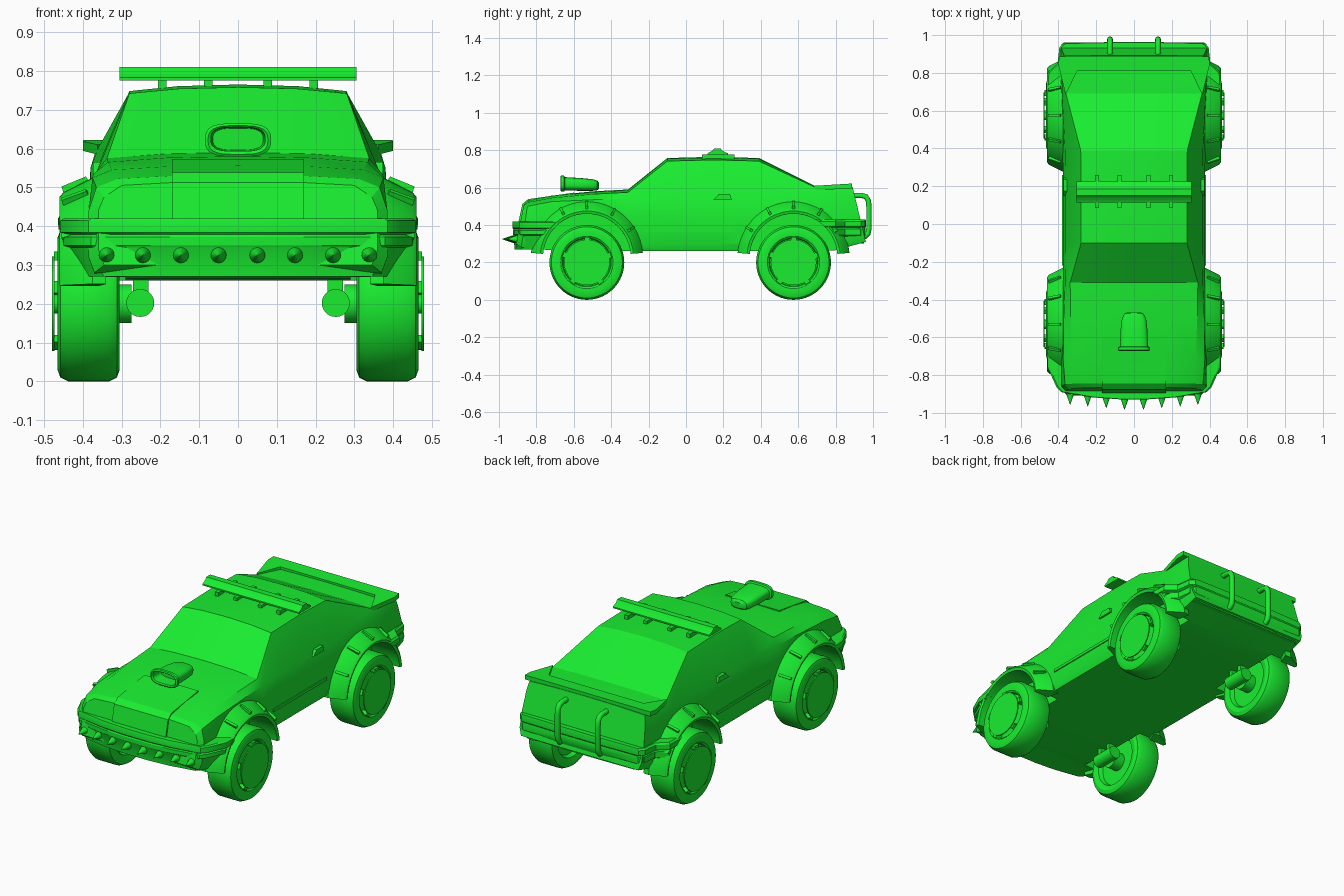
import bpy, bmesh
from math import sin, cos, pi, radians

if "Cube" in bpy.data.objects:
    bpy.data.objects.remove(bpy.data.objects["Cube"])

green = bpy.data.materials.new("green_paint")
green.diffuse_color = (0.01, 0.85, 0.03, 1)
green.use_nodes = True
green.node_tree.nodes["Principled BSDF"].inputs["Base Color"].default_value = green.diffuse_color


def finish(ob, angle=30):
    bpy.ops.object.select_all(action='DESELECT')
    ob.select_set(True)
    bpy.context.view_layer.objects.active = ob
    for m in list(ob.modifiers):
        bpy.ops.object.modifier_apply(modifier=m.name)
    bpy.ops.object.shade_smooth_by_angle(angle=radians(angle))
    return ob


def loft(name, rings, angle=30, closed=False, cutters=()):
    """Skin equal-length rings; cap the ends unless the loft is closed."""
    bm = bmesh.new()
    vs = [[bm.verts.new(p) for p in r] for r in rings]
    n = len(vs[0])
    for a, b in zip(vs, vs[1:] + ([vs[0]] if closed else [])):
        for i in range(n):
            bm.faces.new((a[i], a[(i + 1) % n], b[(i + 1) % n], b[i]))
    if not closed:
        bm.faces.new(vs[0])
        bm.faces.new(vs[-1])
    bmesh.ops.recalc_face_normals(bm, faces=bm.faces)
    me = bpy.data.meshes.new(name)
    bm.to_mesh(me)
    bm.free()
    me.materials.append(green)
    ob = bpy.data.objects.new(name, me)
    bpy.context.collection.objects.link(ob)
    for c in cutters:
        m = ob.modifiers.new("arch", 'BOOLEAN')
        m.operation, m.solver, m.object = 'DIFFERENCE', 'EXACT', c
    return finish(ob, angle)


def lathe_x(name, prof, cy, cz, n=40):
    return loft(name, [[(x, cy + r * cos(2 * pi * i / n), cz + r * sin(2 * pi * i / n))
                        for i in range(n)] for r, x in prof])


def box(name, x0, x1, y0, y1, z0, z1):
    return loft(name, [[(x0, y0, z), (x1, y0, z), (x1, y1, z), (x0, y1, z)] for z in (z0, z1)])


def side_prism(name, x0, x1, pts, angle=30):
    return loft(name, [[(x, y, z) for y, z in pts] for x in (x0, x1)], angle)


def mirrored(half):
    return half + [(-p[0],) + tuple(p[1:]) for p in reversed(half) if p[0] > 1e-6]


AXLES = {"front": -0.53, "rear": 0.575}
SIDES = {"right": 1, "left": -1}
ARCH_Z = 0.225

# Wheel arch cutters
cutters = []
for cy in AXLES.values():
    for s in SIDES.values():
        c = lathe_x("arch_cutter", [(0.235, s * 0.29), (0.235, s * 0.6)], cy, ARCH_Z, 48)
        c.hide_render = True
        cutters.append(c)


# Body shell: y, floor z, side x, shoulder, upper edge, centre z, end slope
def section(y, zb, xs, sh, t, zc, k):
    half = [(0, zb), (xs - .015, zb), (xs, zb + .04), (xs, .44), sh, t,
            (t[0] * .55, t[1] + .75 * (zc - t[1])), (0, zc)]
    full = half + [(-x, z) for x, z in reversed(half[1:-1])]
    return [(x, y + k * (z - .42), z) for x, z in full]


stations = [
    (-.885, .30, .36, (.345, .475), (.30, .505), .515, .2),
    (-.86, .28, .385, (.365, .50), (.31, .522), .532, .15),
    (-.72, .265, .385, (.375, .525), (.325, .545), .557, 0),
    (-.50, .26, .38, (.372, .535), (.335, .565), .58, 0),
    (-.31, .26, .375, (.365, .54), (.338, .575), .59, 0),
    (-.10, .26, .375, (.362, .545), (.28, .742), .758, 0),
    (.15, .26, .375, (.362, .545), (.28, .748), .765, 0),
    (.39, .26, .378, (.365, .545), (.282, .742), .758, 0),
    (.69, .26, .385, (.38, .55), (.36, .602), .608, 0),
    (.80, .265, .388, (.38, .55), (.365, .60), .607, 0),
    (.935, .31, .385, (.375, .55), (.365, .597), .604, -.24)]
loft("body_shell", [section(*s) for s in stations], cutters=cutters, angle=22)

# Raised centre panel of the bonnet
side_prism("bonnet_panel", -.17, .17, [(-.895, .42), (-.875, .512), (-.845, .538),
                                       (-.6, .573), (-.6, .5), (-.84, .42)])


# Bumpers: plan outlines stacked over height
def bumper(name, plan, y0, layers):
    rings = [[(x * s, y0 + (y - y0) * (.5 + .5 * s), z) for x, y in mirrored(plan)] for z, s in layers]
    loft(name, rings, cutters=cutters)


bumper("front_bumper", [(.46, -.69), (.457, -.76), (.41, -.865), (.385, -.89), (.22, -.918), (.08, -.928)],
       -.69, [(.27, .90), (.345, .96), (.35, .985), (.372, .985), (.378, .955),
              (.384, 1), (.414, 1), (.42, .98)])
bumper("rear_bumper", [(.465, .69), (.46, .80), (.405, .85), (.395, .935), (.37, .958), (.12, .963)],
       .69, [(.30, .92), (.34, .96), (.346, .985), (.38, .985), (.386, .97), (.392, 1), (.42, 1), (.43, .98)])
for c in cutters:
    bpy.data.objects.remove(c)

# Spikes on the front bumper
for x in (.05, .147, .245, .338):
    for s in SIDES.values():
        y0 = -.912 + .09 * x
        loft("bumper_spike", [[(s * x + r * cos(pi * i / 8), y0 + dy, .325 + r * sin(pi * i / 8))
                               for i in range(16)]
                              for r, dy in ((.019, .04), (.02, -.02), (.001, -.075))])


# Wheels, flares and suspension
def arc_pt(cy, s, a, r, x, t=0):
    return (s * x, cy + r * cos(a) - t * sin(a), ARCH_Z + r * sin(a) + t * cos(a))


TYRE = [(.13, .335), (.14, .312), (.17, .305), (.19, .312), (.2, .332), (.2, .438), (.19, .458),
        (.17, .465), (.14, .463), (.13, .455), (.126, .44)]
FLARE = [(.235, .36), (.235, .455), (.25, .46), (.262, .45), (.30, .375), (.295, .34)]
RIVET = [(.262, .45), (.277, .455), (.303, .392), (.285, .38)]
for end, cy in AXLES.items():
    for side, s in SIDES.items():
        tag = f"{end}_{side}"
        lathe_x(f"tyre_{tag}", [(r, s * x) for r, x in TYRE], cy, .2, 56)
        lathe_x(f"hub_cover_{tag}", [(.122, s * .473), (.122, s * .479)], cy, .2, 48)
        lathe_x(f"hub_stub_{tag}", [(.025, s * .43), (.025, s * .476)], cy, .2, 20)
        lathe_x(f"inner_hub_{tag}", [(.05, s * .275), (.05, s * .34)], cy, .2, 24)
        for i in range(5):
            a = 2 * pi * i / 5 + .3
            loft(f"rim_clip_{tag}", [[(s * x, cy + r * cos(a + d), .2 + r * sin(a + d))
                                      for d in (-.12, .12) for r in ((.112, .136) if d < 0 else (.136, .112))]
                                     for x in (.44, .474)])
        angles = [radians(5 + 170 * i / 28) for i in range(29)]
        loft(f"wheel_flare_{tag}", [[arc_pt(cy, s, a, r, x) for r, x in FLARE] for a in angles])
        for d in (33, 60, 90, 118, 147):
            loft(f"flare_rivet_{tag}", [[arc_pt(cy, s, radians(d), r, x, t) for r, x in RIVET]
                                        for t in (-.007, .007)])
        loft(f"suspension_tube_{tag}", [[(s * .252 + .036 * cos(pi * i / 12), cy + dy,
                                          .202 + .036 * sin(pi * i / 12)) for i in range(24)]
                                        for dy in (-.07, .07)])
        for dy in (-.035, .035):
            box(f"suspension_post_{tag}", s * .25 - .02, s * .25 + .02, cy + dy - .012, cy + dy + .012, .2, .28)

# Door handles and side trim
for side, s in SIDES.items():
    side_prism(f"door_handle_{side}", s * .34, s * .374, [(.148, .535), (.245, .535), (.235, .565), (.175, .565)])
    box(f"side_trim_{side}", s * .37, s * .381, -.22, .26, .362, .378)

# Roof light bar with feet
side_prism("roof_light_bar", -.305, .305, [(.115, .775), (.225, .775), (.225, .783), (.195, .796), (.185, .81),
                                           (.15, .81), (.14, .796), (.115, .783)])
for x in (-.195, -.077, .077, .195):
    box("light_bar_foot", x - .011, x + .011, .085, .26, .75, .777)


# Bonnet scoop with hollow mouth
def oval(y, w, zc, h, n=40):
    pts = []
    for i in range(n):
        c, d = cos(2 * pi * i / n), sin(2 * pi * i / n)
        pts.append((w * abs(c) ** .6 * (1 if c >= 0 else -1), y, zc + h * abs(d) ** .7 * (1 if d >= 0 else -1)))
    return pts


loft("bonnet_scoop", [oval(*v) for v in (
    (-.60, .065, .624, .028), (-.668, .07, .624, .031), (-.672, .077, .622, .037), (-.668, .085, .622, .043),
    (-.652, .085, .622, .043), (-.648, .074, .62, .036), (-.56, .071, .617, .034), (-.50, .064, .614, .031),
    (-.475, .05, .612, .026), (-.465, .03, .610, .016))])

# Rear spoiler lip wrapping the boot lid
lip = mirrored([(.362, .685), (.40, .84), (.397, .888)])
lip += [(-.30, .81), (.30, .81)]
loft("rear_spoiler", [[(x, y, z + .06 * (y - .69)) for x, y in lip] for z in (.585, .61)])

# Tubular guards on the rear
for s in SIDES.values():
    cu = bpy.data.curves.new("rear_guard_tube", 'CURVE')
    cu.dimensions, cu.bevel_depth, cu.bevel_resolution, cu.use_fill_caps = '3D', .015, 3, True
    path = [(.88, .558), (.94, .558), (.963, .551), (.975, .53), (.978, .50),
            (.978, .38), (.973, .355), (.958, .338), (.935, .333), (.90, .333)]
    sp = cu.splines.new('POLY')
    sp.points.add(len(path) - 1)
    for p, (y, z) in zip(sp.points, path):
        p.co = (s * .127, y, z, 1)
    sp.use_smooth = True
    cu.materials.append(green)
    bpy.context.collection.objects.link(bpy.data.objects.new("rear_guard_tube", cu))
